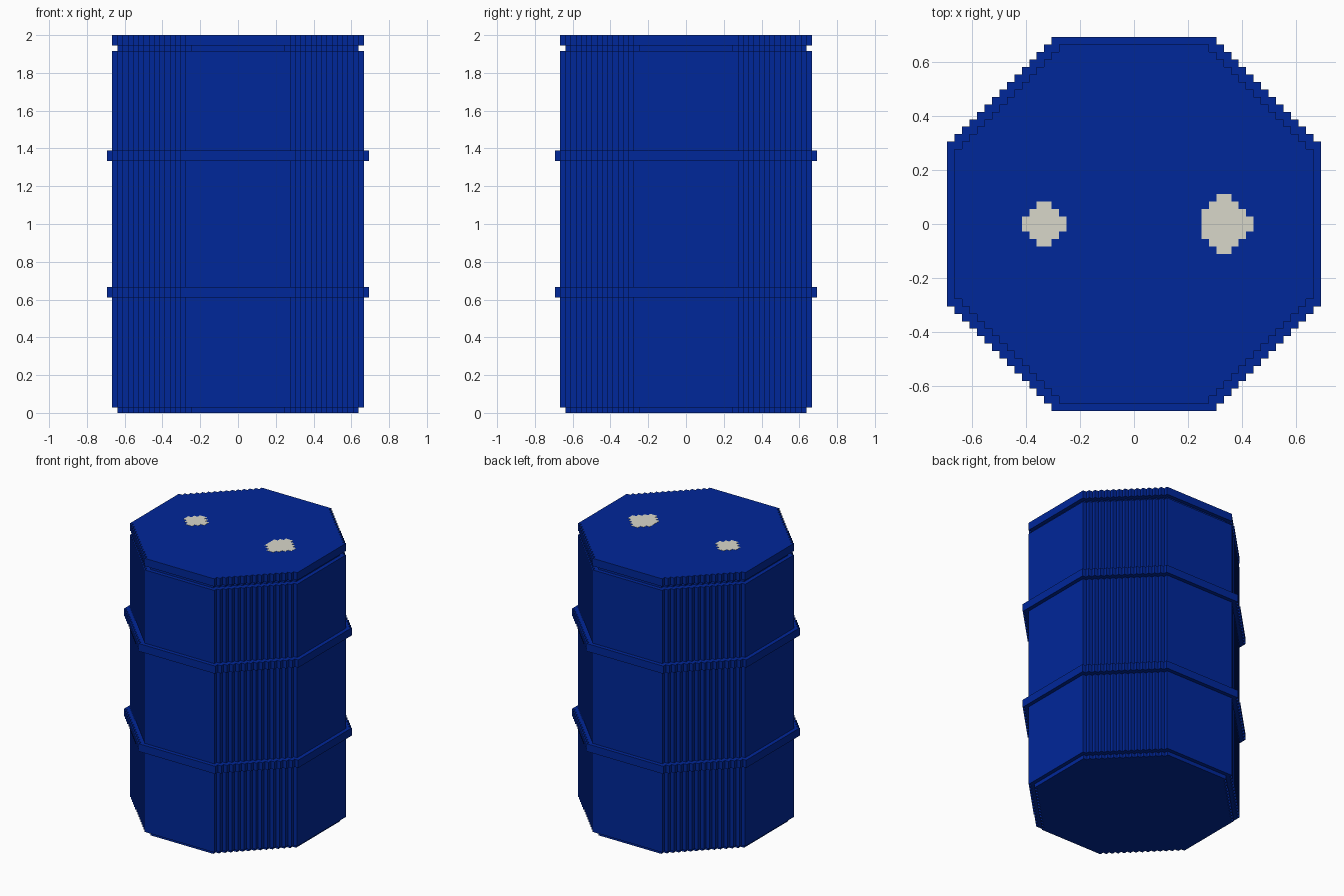
import bpy
import bmesh

VOXEL = 2 / 72      # the drum is 72 small blocks tall
STEPS = 14          # stair steps along each diagonal side

cube = bpy.data.objects.get("Cube")
if cube:
    bpy.data.objects.remove(cube, do_unlink=True)


def material(name, rgb):
    mat = bpy.data.materials.new(name)
    mat.use_nodes = True
    color = (*rgb, 1)
    mat.diffuse_color = color
    mat.node_tree.nodes["Principled BSDF"].inputs["Base Color"].default_value = color
    return mat


def outline(rows):
    """Closed stepped outline from (top, left, right) rows, mirrored in y."""
    right_side, left_side = [], []
    for i, (top, left, right) in enumerate(rows):
        if i:
            below = rows[i - 1][0]
            if right != rows[i - 1][2]:
                right_side.append((right, below))
            if left != rows[i - 1][1]:
                left_side.append((left, below))
        following = rows[i + 1] if i + 1 < len(rows) else (None, None, None)
        if right != following[2]:
            right_side.append((right, top))
        if left != following[1]:
            left_side.append((left, top))
    flip = lambda pts: [(x, -y) for x, y in pts]
    return flip(right_side)[::-1] + right_side + left_side[::-1] + flip(left_side)


def octagon(radius):
    flat = radius - STEPS
    return outline([(flat + i, i - radius, radius - i) for i in range(STEPS + 1)])


def prism(name, points, bottom, top, mat):
    bm = bmesh.new()
    verts = [bm.verts.new((x * VOXEL, y * VOXEL, bottom * VOXEL)) for x, y in points]
    base = bm.faces.new(verts)
    lifted = bmesh.ops.extrude_face_region(bm, geom=[base], use_keep_orig=True)
    bmesh.ops.translate(
        bm, vec=(0, 0, (top - bottom) * VOXEL),
        verts=[v for v in lifted["geom"] if isinstance(v, bmesh.types.BMVert)])
    bmesh.ops.recalc_face_normals(bm, faces=bm.faces)
    mesh = bpy.data.meshes.new(name)
    bm.to_mesh(mesh)
    bm.free()
    mesh.materials.append(mat)
    obj = bpy.data.objects.new(name, mesh)
    bpy.context.collection.objects.link(obj)


blue = material("drum blue", (0.0, 0.02, 0.32))
grey = material("plug grey", (0.69, 0.68, 0.59))

# Inner core shows as the recessed foot and the groove under the lid
prism("core", octagon(23), 0, 71, blue)
prism("body", octagon(24), 1, 69, blue)
prism("lid", octagon(24), 70, 72, blue)

# Two raised hoops
for name, height in (("lower_hoop", 22), ("upper_hoop", 48)):
    prism(name, octagon(25), height, height + 2, blue)

# Flush plugs on the lid
small_plug = [(1, -15, -9), (2, -14, -10), (3, -13, -11)]
large_plug = [(1, 9, 16), (2, 9, 15), (3, 10, 14), (4, 11, 13)]
prism("small_plug", outline(small_plug), 71.9, 72.05, grey)
prism("large_plug", outline(large_plug), 71.9, 72.05, grey)
